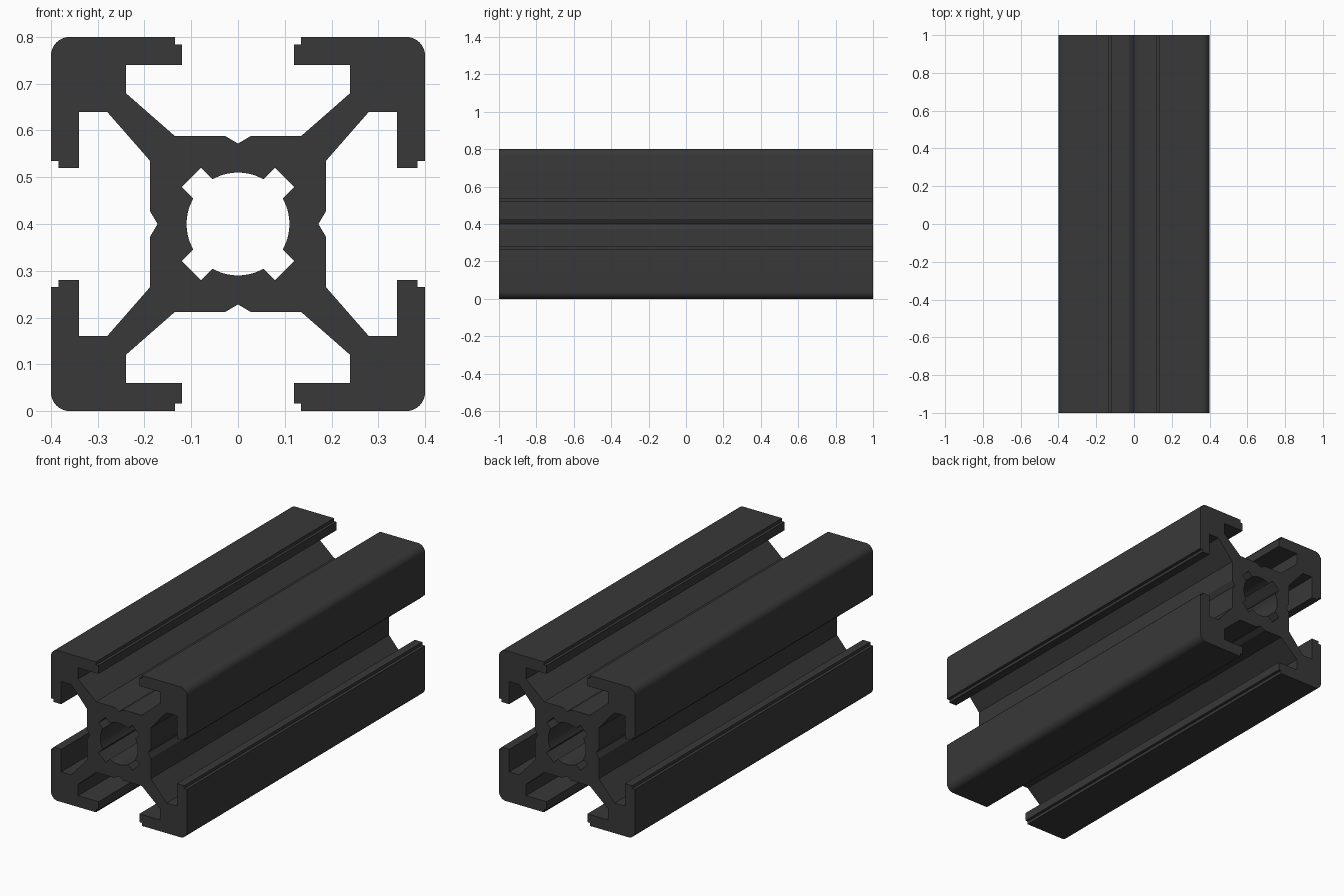
import bpy, bmesh
from math import sin, cos, radians

cube = bpy.data.objects.get("Cube")
if cube:
    bpy.data.objects.remove(cube, do_unlink=True)

LENGTH = 2.0
HALF = 0.4


def arc(cx, cy, r, start, end, steps):
    angles = [radians(start + (end - start) * i / steps) for i in range(steps + 1)]
    return [(cx + r * cos(a), cy + r * sin(a)) for a in angles]


def mirrored(points):
    """Reflect across the diagonal, reversing the order."""
    return [(y, x) for x, y in reversed(points)]


def four_fold(points):
    """Repeat a quarter outline around the centre."""
    loop = []
    for _ in range(4):
        loop += points
        points = [(-y, x) for x, y in points]
    return loop


# Half of one quadrant: core groove, core wall, diagonal web, slot and stepped lip
groove = [(0.172, 0)]
half_arm = [(0.188, 0.027), (0.188, 0.135), (0.28, 0.24), (0.34, 0.24),
            (0.34, 0.12), (0.384, 0.12), (0.384, 0.135), (HALF, 0.135)]
corner = arc(0.36, 0.36, 0.04, 0, 90, 10)
outer = four_fold(groove + half_arm + corner + mirrored(half_arm))

# Central bore with four diagonal square notches
bore_arc = arc(0, 0, 0.11, -29.5, 29.5, 14)
notch = [(0.12, 0.079), (0.079, 0.12)]
bore = four_fold(bore_arc + notch)

# Fill the cross-section and extrude it along the length
bm = bmesh.new()
edges = []
for loop in (outer, bore):
    verts = [bm.verts.new((x, -LENGTH / 2, z + HALF)) for x, z in loop]
    edges += [bm.edges.new((v, verts[i - 1])) for i, v in enumerate(verts)]
bmesh.ops.triangle_fill(bm, use_beauty=True, edges=edges)
ext = bmesh.ops.extrude_face_region(bm, geom=bm.faces[:], use_keep_orig=True)
moved = [g for g in ext["geom"] if isinstance(g, bmesh.types.BMVert)]
bmesh.ops.translate(bm, verts=moved, vec=(0, LENGTH, 0))
bmesh.ops.recalc_face_normals(bm, faces=bm.faces[:])
mesh = bpy.data.meshes.new("slotted_rail")
bm.to_mesh(mesh)
bm.free()

# Dark anodised finish
mat = bpy.data.materials.new("dark_grey")
mat.use_nodes = True
colour = (0.04, 0.04, 0.04, 1)
mat.diffuse_color = colour
mat.node_tree.nodes["Principled BSDF"].inputs["Base Color"].default_value = colour
mesh.materials.append(mat)

rail = bpy.data.objects.new("slotted_rail", mesh)
bpy.context.collection.objects.link(rail)
bpy.ops.object.select_all(action="DESELECT")
rail.select_set(True)
bpy.context.view_layer.objects.active = rail
bpy.ops.object.shade_smooth_by_angle(angle=radians(25))
